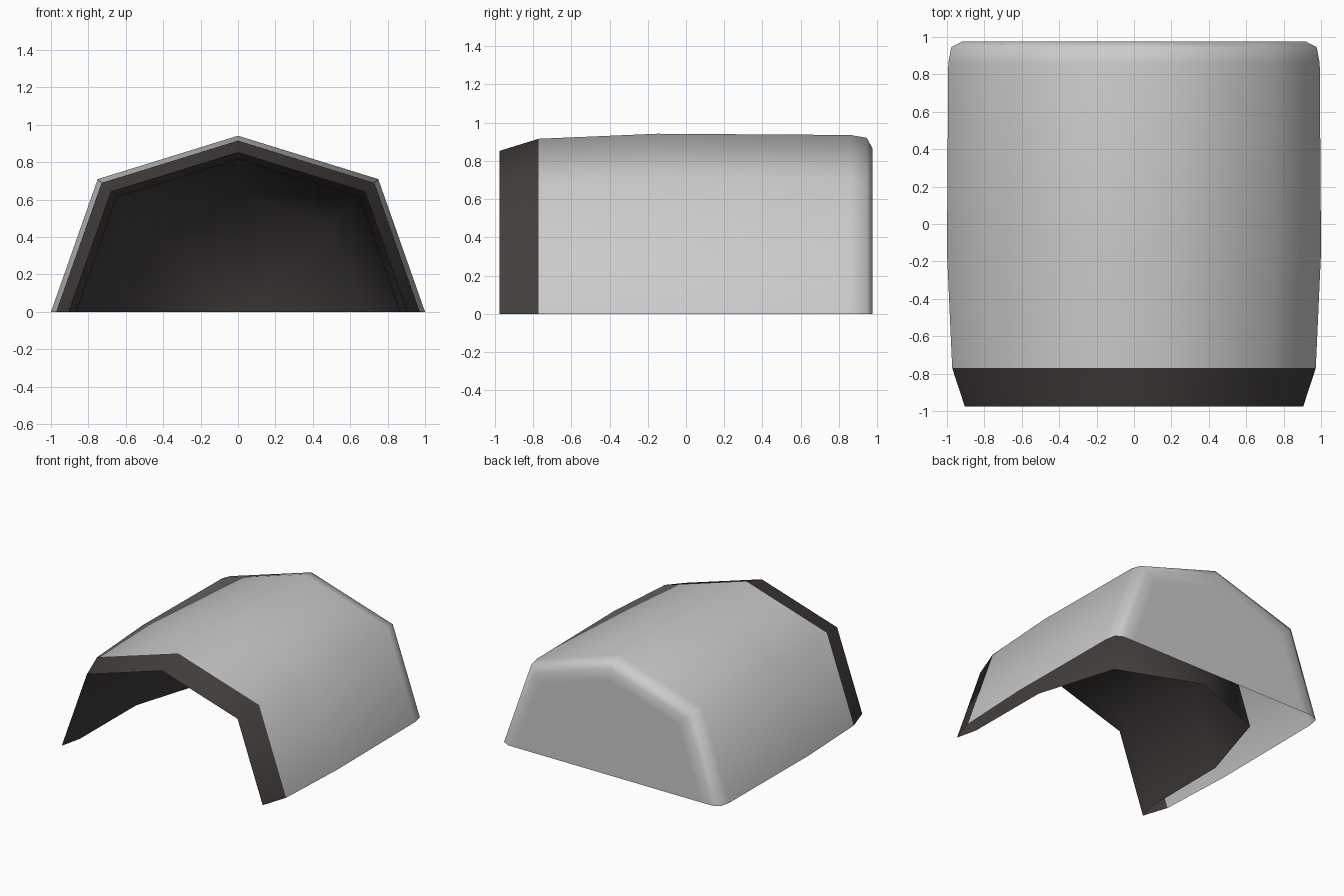
import bpy, bmesh

if "Cube" in bpy.data.objects:
    bpy.data.objects.remove(bpy.data.objects["Cube"])


def material(name, rgb):
    m = bpy.data.materials.new(name)
    m.diffuse_color = (*rgb, 1)
    m.use_nodes = True
    m.node_tree.nodes["Principled BSDF"].inputs["Base Color"].default_value = m.diffuse_color
    return m


light_grey = material("light grey", (0.60, 0.60, 0.60))
dark_brown = material("dark brown grey", (0.055, 0.048, 0.045))

# five-point arch, open at the ground
ARCH = [(1, 0), (0.75, 0.71), (0, 0.942), (-0.75, 0.71), (-1, 0)]


def loft(name, stations, mat, end=None):
    """Skin arches at (y, scale) stations; end: None, 'cap' or a y for a pole."""
    bm = bmesh.new()
    rings = [[bm.verts.new((x * s, y, z * s)) for x, z in ARCH] for y, s in stations]
    for a, b in zip(rings, rings[1:]):
        for i in range(4):
            bm.faces.new((a[i], b[i], b[i + 1], a[i + 1]))
    last = rings[-1]
    if end == 'cap':
        bm.faces.new(last[::-1])
    elif end is not None:
        pole = bm.verts.new((0, end, 0))
        for i in range(4):
            bm.faces.new((last[i], pole, last[i + 1]))
    if name == "inner_lining":
        bmesh.ops.reverse_faces(bm, faces=bm.faces[:])
    elif end == 'cap':
        for f in bm.faces:
            f.normal_update()
        cap = bm.faces[:][-1]
        if cap.normal.y < 0:
            cap.normal_flip()
    for f in bm.faces:
        f.smooth = True
    me = bpy.data.meshes.new(name)
    bm.to_mesh(me)
    bm.free()
    me.materials.append(mat)
    ob = bpy.data.objects.new(name, me)
    bpy.context.collection.objects.link(ob)
    return ob


# outer shell with softened, closed back
loft("outer_shell",
     [(-0.77, 0.972), (-0.15, 1.0), (0.86, 0.993), (0.945, 0.977),
      (0.975, 0.92), (0.976, 0.82)], light_grey, 'cap')

# tapered band around the front opening
loft("front_rim", [(-0.975, 0.905), (-0.77, 0.972)], dark_brown)

# hollow lining, rounding down to the ground at the back
loft("inner_lining",
     [(-0.975, 0.905), (-0.80, 0.865), (-0.08, 0.86), (0.56, 0.66)],
     dark_brown, 0.82)
